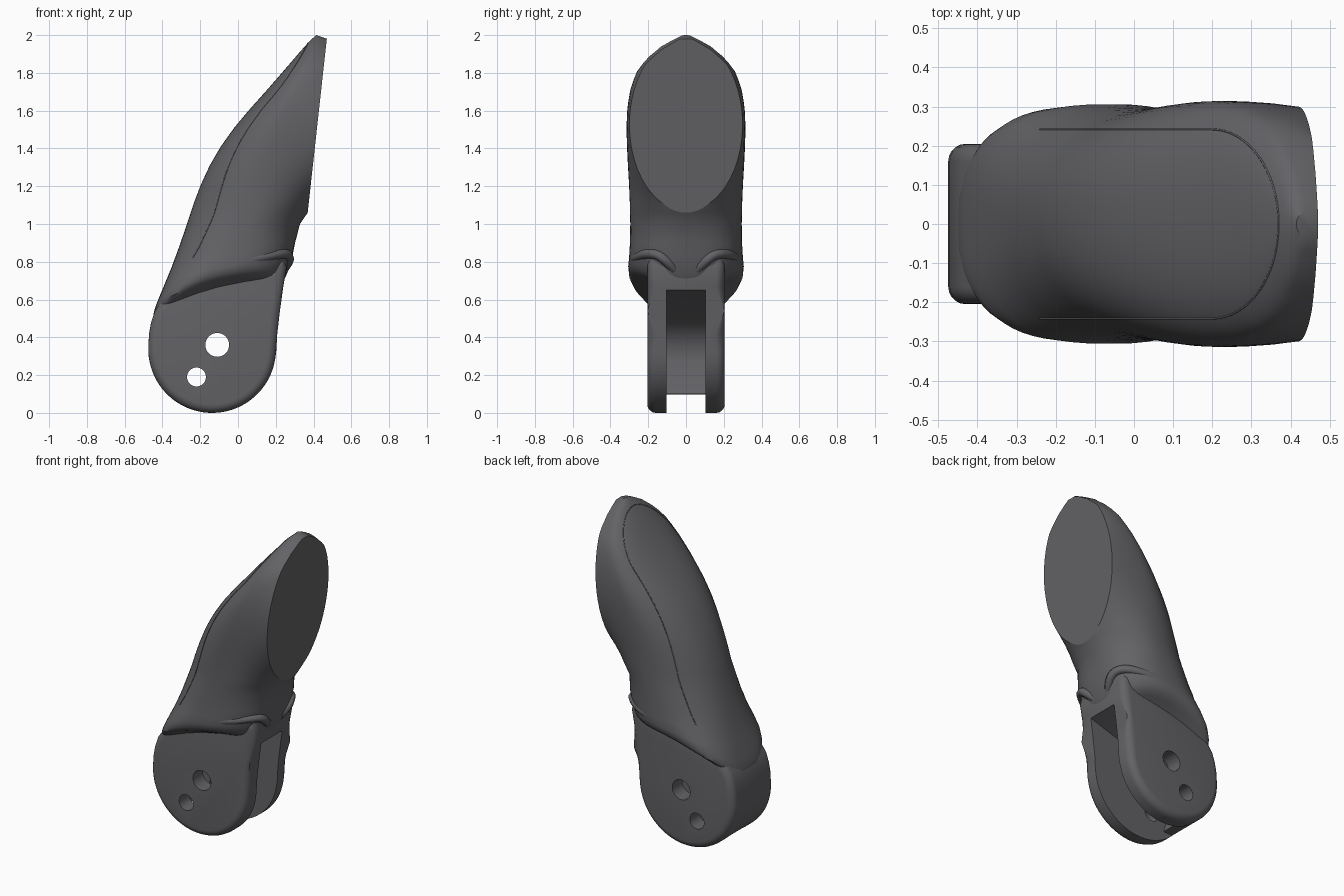
import bpy, bmesh, math
from mathutils import Vector
from mathutils.bvhtree import BVHTree

if "Cube" in bpy.data.objects:
    bpy.data.objects.remove(bpy.data.objects["Cube"])

grey = bpy.data.materials.new("dark_grey")
grey.diffuse_color = (.125, .125, .135, 1)
grey.use_nodes = True
grey.node_tree.nodes["Principled BSDF"].inputs["Base Color"].default_value = grey.diffuse_color


def make(name, bm):
    bmesh.ops.recalc_face_normals(bm, faces=bm.faces)
    me = bpy.data.meshes.new(name)
    bm.to_mesh(me)
    bm.free()
    me.materials.append(grey)
    ob = bpy.data.objects.new(name, me)
    bpy.context.collection.objects.link(ob)
    return ob


def prism(name, outline, half, bevel=0):
    """Extrude an x-z outline along y, optionally rounding both rims."""
    bm = bmesh.new()
    vs = [bm.verts.new((x, -half, z)) for x, z in outline]
    face = bm.faces.new(vs)
    out = bmesh.ops.extrude_face_region(bm, geom=[face])["geom"]
    for v in out:
        if isinstance(v, bmesh.types.BMVert):
            v.co.y = half
    if bevel:
        rim = [e for e in bm.edges if abs(e.verts[0].co.y - e.verts[1].co.y) < 1e-5]
        bmesh.ops.bevel(bm, geom=rim, offset=bevel, segments=5, profile=0.5, affect='EDGES')
    return make(name, bm)


def circle(cx, cz, r, a0=0, a1=360, n=32):
    return [(cx + r * math.cos(math.radians(a0 + (a1 - a0) * i / n)),
             cz + r * math.sin(math.radians(a0 + (a1 - a0) * i / n))) for i in range(n)]


def lerp_table(tab, z):
    for (z0, v0), (z1, v1) in zip(tab, tab[1:]):
        if z <= z1:
            return v0 + (v1 - v0) * (z - z0) / (z1 - z0)
    return tab[-1][1]


def cut(ob, cutters):
    bpy.context.view_layer.objects.active = ob
    for c in cutters:
        m = ob.modifiers.new("cut", 'BOOLEAN')
        m.operation, m.solver, m.object = 'DIFFERENCE', 'EXACT', c
        bpy.ops.object.modifier_apply(modifier=m.name)


def smooth(ob, deg):
    bpy.ops.object.select_all(action='DESELECT')
    ob.select_set(True)
    bpy.context.view_layer.objects.active = ob
    bpy.ops.object.shade_smooth_by_angle(angle=math.radians(deg), keep_sharp_edges=True)


def tube(name, pts, r):
    cu = bpy.data.curves.new(name, 'CURVE')
    cu.dimensions = '3D'
    cu.bevel_depth, cu.bevel_resolution, cu.use_fill_caps = r, 2, True
    sp = cu.splines.new('NURBS')
    sp.points.add(len(pts) - 1)
    for p, co in zip(sp.points, pts):
        p.co = (*co, 1)
    sp.use_endpoint_u = True
    sp.order_u = 3
    cu.materials.append(grey)
    ob = bpy.data.objects.new(name, cu)
    bpy.context.collection.objects.link(ob)


# Fingertip body: (back point, front point, half width, widest fraction, back roundness, bow)
sections = [((-.45, .50), (.22, .66), .185, .5, 4, .07), ((-.448, .52), (.232, .685), .215, .5, 3.8, .07),
            ((-.442, .545), (.242, .70), .25, .5, 3.5, .068), ((-.432, .575), (.252, .72), .282, .5, 3.3, .065),
            ((-.416, .615), (.262, .745), .301, .5, 3.1, .06), ((-.389, .68), (.274, .78), .306, .5, 2.8, .045),
            ((-.352, .77), (.288, .83), .301, .51, 2.5, .025), ((-.315, .87), (.302, .90), .297, .53, 2.35, .008),
            ((-.27, 1.0), (.328, 1.0), .295, .55, 2.25, 0)]
back = [(1.0, -.27), (1.1, -.238), (1.2, -.2), (1.3, -.155), (1.4, -.098), (1.5, -.028),
        (1.6, .055), (1.7, .145), (1.8, .232), (1.9, .318), (1.97, .38), (2.0, .415)]
width = [(1.0, .295), (1.1, .297), (1.2, .301), (1.3, .307), (1.4, .312), (1.5, .315), (1.6, .312),
         (1.7, .298), (1.8, .265), (1.85, .236), (1.9, .194), (1.95, .135), (1.98, .08), (2.0, .03)]
for z in [1.06 + .05 * i for i in range(17)] + [1.9, 1.93, 1.95, 1.97, 1.985, 2.0]:
    xl, w = lerp_table(back, z), lerp_table(width, z)
    drop = max(0, z - 1.8) / .2 * .35          # crown slopes down to the front
    xp = .37 + (z - 1.07) * .11
    zp = z - drop * (xp - xl)
    xp = .37 + (zp - 1.07) * .11
    f = .3 * math.sqrt(max(0, 1 - ((zp - 1.527) / .457) ** 2))
    xm = xl + (xp - xl) * .55
    xr = xm + (xp - xm) / math.sqrt(1 - min(f / w, .96) ** 2)
    sections.append(((xl, z), (xr, z - drop * (xr - xl)), w, (xm - xl) / (xr - xl), 2.2, 0))

N = 64
bm = bmesh.new()
rings = []
for L, R, w, frac, ex, bow in sections:
    ring = []
    for i in range(N):
        a = 2 * math.pi * i / N
        c, s = math.cos(a), math.sin(a)
        e = 2 / ex if c < 0 else 2 / 2.5 if L[1] < .9 else 1
        u = math.copysign(abs(c) ** e, c)
        t = frac + u * (frac if u < 0 else 1 - frac)
        ring.append(bm.verts.new((L[0] + (R[0] - L[0]) * t,
                                  w * math.copysign(abs(s) ** e, s),
                                  L[1] + (R[1] - L[1]) * t + bow * (1 - (2 * t - 1) ** 2))))
    rings.append(ring)
for a, b in zip(rings, rings[1:]):
    for i in range(N):
        bm.faces.new((a[i], a[(i + 1) % N], b[(i + 1) % N], b[i]))
bm.faces.new(rings[0])
bm.faces.new(rings[-1])
# Flat oval face on the front, with a crisp rim
bmesh.ops.bisect_plane(bm, geom=bm.verts[:] + bm.edges[:] + bm.faces[:], dist=1e-5,
                       plane_co=(.37, 0, 1.07), plane_no=(1, 0, -.11), clear_outer=True)
rim = [e for e in bm.edges if e.is_boundary]
for e in rim:
    e.smooth = False
bmesh.ops.holes_fill(bm, edges=rim, sides=0)
body = make("fingertip_body", bm)

# Hinge block that becomes two prongs
outline = (circle(-.137, .338, .338, 178, 355, 40)
           + [(.202, .32), (.208, .42), (.222, .54), (.24, .67), (.258, .77), (.245, .815), (.2, .825),
              (-.2, .76), (-.31, .69), (-.39, .61), (-.44, .54), (-.46, .48), (-.471, .42)])
hinge = prism("hinge_prongs", outline, .205, .045)

# Faceted slot and pin holes
slot = prism("slot_cutter", [(.6, .655), (.25, .655), (-.24, .5), (-.32, .43), (-.36, .35), (-.36, .27),
                             (-.31, .1), (-.6, .09), (-.6, -.2), (.6, -.2)], .104)
pins = [prism("pin_hole_cutter", circle(x, z, r), .5) for x, z, r in ((-.11, .36, .063), (-.22, .19, .05))]
cut(hinge, [slot] + pins)
cut(body, [slot])
for c in [slot] + pins:
    bpy.data.objects.remove(c)
smooth(body, 35)
smooth(hinge, 35)

# Low ridges above the prongs, mostly sunk into the body
for side in (-1, 1):
    tube("prong_ridge", [(x, side * y, z) for x, y, z in
                         ((-.2, .24, .77), (-.05, .275, .795), (.08, .272, .815), (.16, .248, .83), (.23, .205, .845),
                          (.268, .15, .84), (.272, .1, .80), (.24, .06, .76))], .026)

# Fine seam around the back pad, dropped onto the body surface
tree = BVHTree.FromObject(body, bpy.context.evaluated_depsgraph_get())
half = [(-.24 + .44 * i / 24, .242) for i in range(25)]
half += [(.2 + .17 * math.sin(a), .242 * math.cos(a)) for a in (math.pi / 24 * k for k in range(1, 13))]
path = half + [(x, -y) for x, y in reversed(half[:-1])]
hits = [tree.ray_cast(Vector((x, y, 3)), Vector((0, 0, -1)))[0] for x, y in path]
tube("pad_seam", [h for h in hits if h is not None], .0025)
